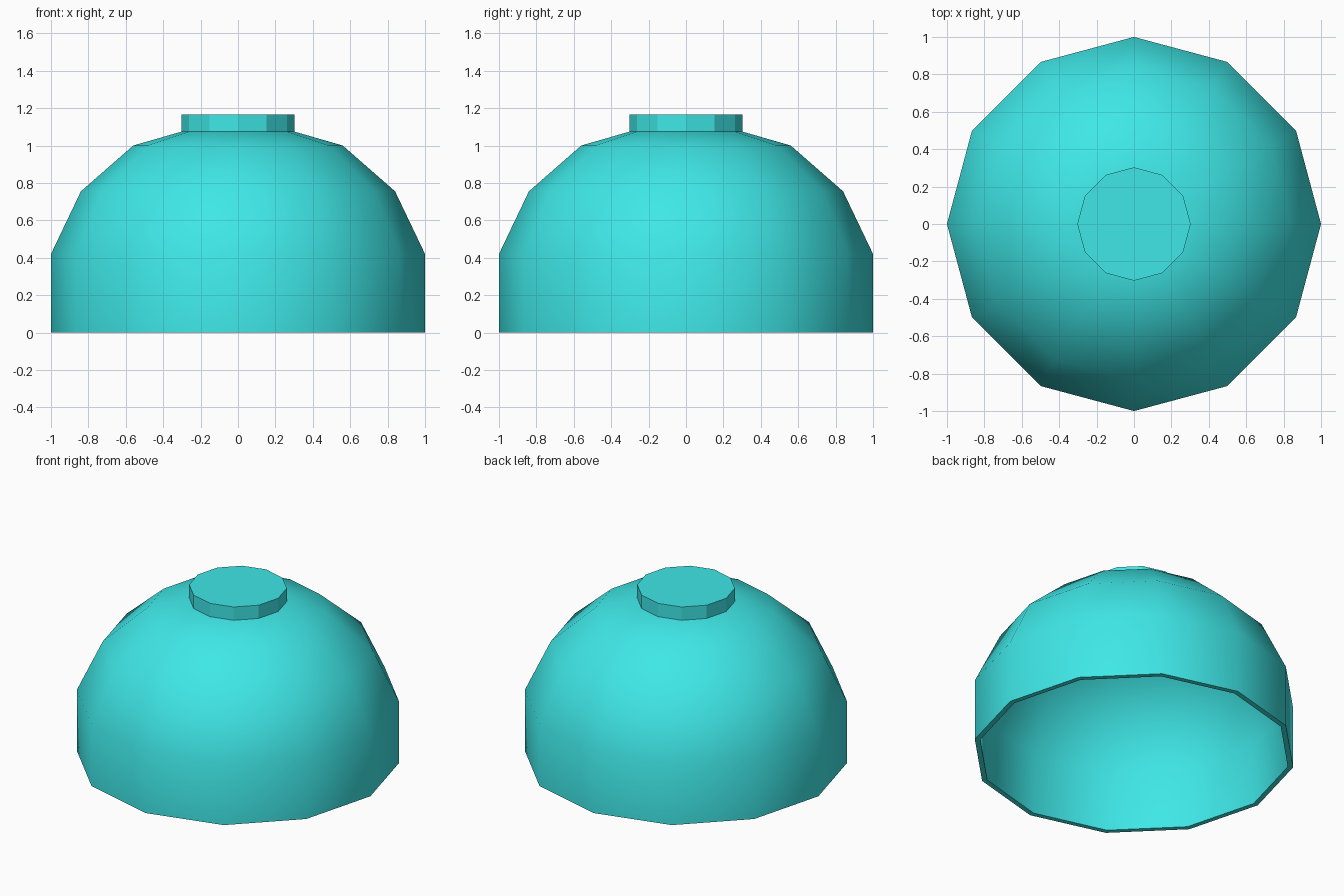
import bpy, bmesh, math

if "Cube" in bpy.data.objects:
    bpy.data.objects.remove(bpy.data.objects["Cube"])

SIDES = 12
mat = bpy.data.materials.new("turquoise")
mat.diffuse_color = (0.05, 0.80, 0.80, 1)
mat.use_nodes = True
mat.node_tree.nodes["Principled BSDF"].inputs["Base Color"].default_value = mat.diffuse_color


def lathe(name, profile, closed, smooth):
    """Revolve (radius, z) points about z; radius 0 becomes a pole."""
    bm = bmesh.new()
    rings = []
    for r, z in profile:
        if r == 0:
            rings.append([bm.verts.new((0, 0, z))] * SIDES)
        else:
            rings.append([bm.verts.new((r * math.cos(2 * math.pi * i / SIDES),
                                        r * math.sin(2 * math.pi * i / SIDES), z))
                          for i in range(SIDES)])
    pairs = list(zip(rings, rings[1:]))
    if closed:
        pairs.append((rings[-1], rings[0]))
    for a, b in pairs:
        for i in range(SIDES):
            j = (i + 1) % SIDES
            corners = list(dict.fromkeys((a[i], a[j], b[j], b[i])))
            if len(corners) > 2:
                bm.faces.new(corners)
    bmesh.ops.recalc_face_normals(bm, faces=bm.faces)
    mesh = bpy.data.meshes.new(name)
    bm.to_mesh(mesh)
    bm.free()
    mesh.materials.append(mat)
    obj = bpy.data.objects.new(name, mesh)
    bpy.context.collection.objects.link(obj)
    if smooth:
        bpy.ops.object.select_all(action='DESELECT')
        obj.select_set(True)
        bpy.context.view_layer.objects.active = obj
        bpy.ops.object.shade_smooth_by_angle(angle=math.radians(40))
    return obj


# Hollow dome shell: outer wall up, inner wall back down to the rim
outer = [(1.0, 0), (1.0, 0.42), (0.84, 0.755), (0.56, 1.0), (0.30, 1.075), (0, 1.075)]
inner = [(0, 1.04), (0.29, 1.04), (0.545, 0.967), (0.812, 0.735), (0.966, 0.412), (0.966, 0)]
lathe("dome_shell", outer + inner, True, True)

# Flat-sided cap on top
lathe("top_cap", [(0, 1.07), (0.303, 1.07), (0.303, 1.165), (0, 1.165)], False, False)
